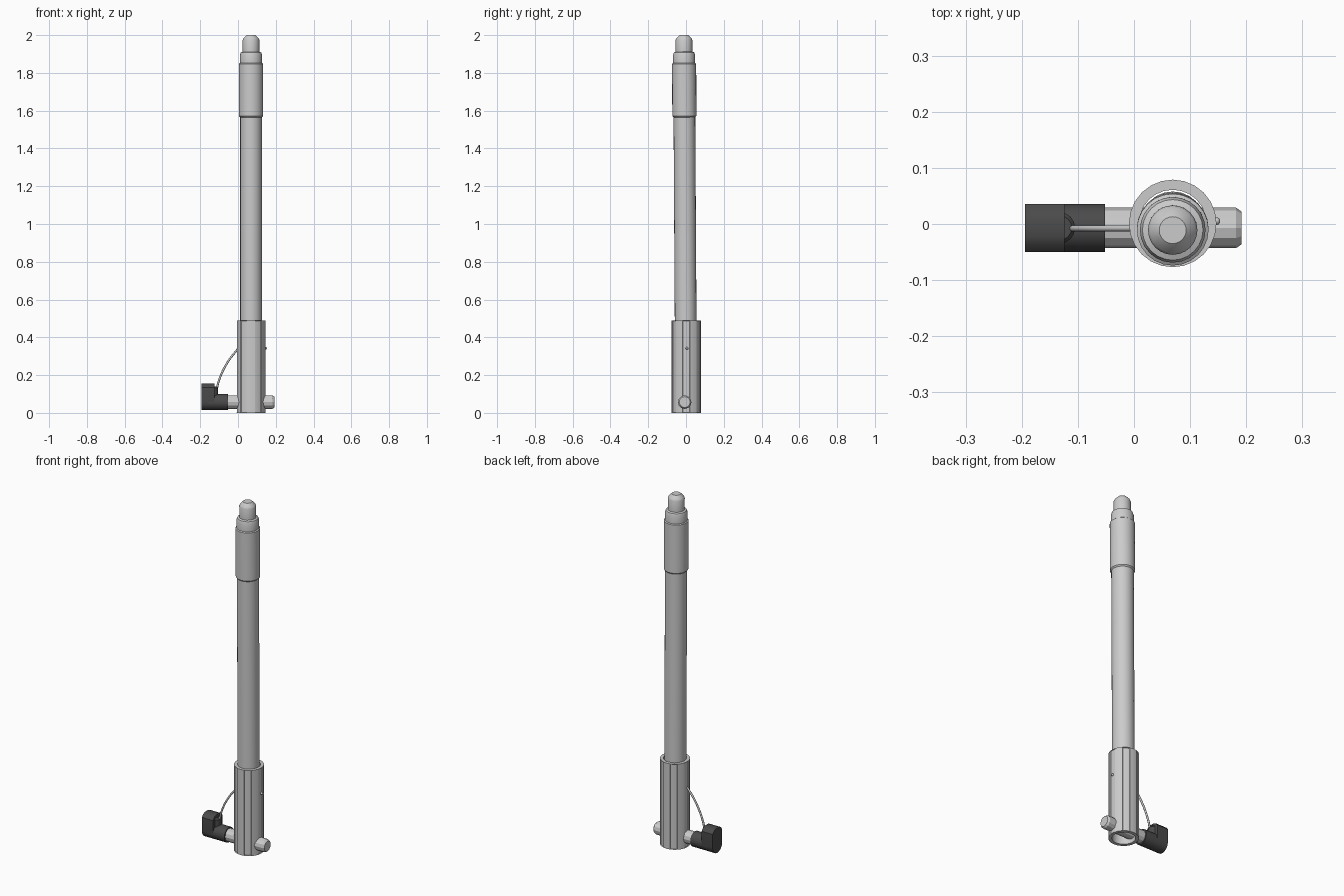
import bpy, bmesh, math
from mathutils import Matrix, Vector

if "Cube" in bpy.data.objects:
    bpy.data.objects.remove(bpy.data.objects["Cube"])

CX = 0.069            # axis of the pole
dark = bpy.data.materials.new("dark_grip")
dark.diffuse_color = (0.07, 0.07, 0.07, 1)
dark.use_nodes = True
dark.node_tree.nodes["Principled BSDF"].inputs["Base Color"].default_value = dark.diffuse_color


def finish(name, bm, mat=None, smooth=None):
    bmesh.ops.recalc_face_normals(bm, faces=bm.faces)
    me = bpy.data.meshes.new(name)
    bm.to_mesh(me)
    bm.free()
    ob = bpy.data.objects.new(name, me)
    bpy.context.collection.objects.link(ob)
    if mat:
        me.materials.append(mat)
    if smooth:
        bpy.ops.object.select_all(action='DESELECT')
        ob.select_set(True)
        bpy.context.view_layer.objects.active = ob
        bpy.ops.object.shade_smooth_by_angle(angle=math.radians(smooth))
    return ob


def lathe(profile, sides, closed=False):
    """Spin (radius, height) points about z; closed makes a hollow ring."""
    bm = bmesh.new()
    rings = []
    for r, z in profile:
        rings.append([bm.verts.new((r * math.cos(2 * math.pi * i / sides),
                                    r * math.sin(2 * math.pi * i / sides), z))
                      for i in range(sides)])
    pairs = list(zip(rings, rings[1:]))
    if closed:
        pairs.append((rings[-1], rings[0]))
    else:
        bm.faces.new(rings[0])
        bm.faces.new(rings[-1])
    for a, b in pairs:
        for i in range(sides):
            j = (i + 1) % sides
            bm.faces.new((a[i], a[j], b[j], b[i]))
    bmesh.ops.recalc_face_normals(bm, faces=bm.faces)
    return bm


# Pole with thicker collar and stepped tip, leaning very slightly forward
pole = finish("pole", lathe([(0.0575, 0.10), (0.0575, 1.565), (0.064, 1.572), (0.064, 1.848),
                             (0.0585, 1.852), (0.0585, 1.895), (0.054, 1.908), (0.044, 1.912),
                             (0.044, 1.975), (0.040, 1.984), (0.024, 2.0)], 24), smooth=30)
pole.location = (CX, 0.001, 0)
pole.rotation_euler = (0.006, 0, 0)

# Base sleeve: open tube with six shallow recessed panels
bm = lathe([(0.078, 0), (0.078, 0.49), (0.060, 0.49), (0.060, 0)], 24, closed=True)
outer = [f for f in bm.faces if abs(f.normal.z) < 0.1
         and f.calc_center_median().xy.length > 0.07]
for k in range(6):
    d = Vector((math.cos(k * math.pi / 3), math.sin(k * math.pi / 3)))
    panel = [f for f in outer if f.is_valid
             and f.calc_center_median().xy.normalized().dot(d) > math.cos(math.radians(10))]
    bmesh.ops.inset_region(bm, faces=panel, thickness=0.003, depth=-0.004, use_even_offset=True)
sleeve = finish("base_sleeve", bm, smooth=25)
sleeve.location = (CX, 0.001, 0)

# Locking pin through the sleeve
bm = lathe([(0.036, -0.06), (0.036, 0.182), (0.029, 0.192)], 12)
bm.transform(Matrix.Translation((0, -0.007, 0.057)) @ Matrix.Rotation(math.pi / 2, 4, 'Y'))
finish("locking_pin", bm)

# Horizontal grip around the pin
bm = lathe([(0.043, -0.16), (0.043, -0.052)], 16)
bm.transform(Matrix.Translation((0, -0.007, 0.057)) @ Matrix.Rotation(math.pi / 2, 4, 'Y'))
finish("grip_barrel", bm, dark, 30)

# Upright grip block: rounded bottom, chamfered top
bm = bmesh.new()
outline = [(0.043 * math.cos(math.pi + math.pi * i / 8),
            0.057 + 0.043 * math.sin(math.pi + math.pi * i / 8)) for i in range(9)]
outline += [(0.043, 0.135), (0.030, 0.150), (0.015, 0.156),
            (-0.015, 0.156), (-0.030, 0.150), (-0.043, 0.135)]
face = bm.faces.new([bm.verts.new((-0.194, y - 0.007, z)) for y, z in outline])
ext = bmesh.ops.extrude_face_region(bm, geom=[face])["geom"]
bmesh.ops.translate(bm, vec=(0.070, 0, 0), verts=[v for v in ext if isinstance(v, bmesh.types.BMVert)])
finish("grip_block", bm, dark, 30)

# Rounded boss where the cord leaves the grip
bm = lathe([(0.028, 0.07), (0.028, 0.132), (0.022, 0.140)], 16)
bm.transform(Matrix.Translation((-0.133, -0.007, 0)))
finish("cord_boss", bm, dark, 30)

# Cord from the grip to the sleeve
cu = bpy.data.curves.new("cord", 'CURVE')
cu.dimensions = '3D'
cu.bevel_depth = 0.0055
cu.bevel_resolution = 2
cu.resolution_u = 6
cu.use_fill_caps = True
sp = cu.splines.new('BEZIER')
path = [(-0.117, -0.008, 0.10), (-0.099, -0.008, 0.177),
        (-0.055, -0.008, 0.268), (0.004, -0.008, 0.345)]
sp.bezier_points.add(len(path) - 1)
for p, co in zip(sp.bezier_points, path):
    p.co = co
    p.handle_left_type = p.handle_right_type = 'AUTO'
bpy.context.collection.objects.link(bpy.data.objects.new("cord", cu))

# Cord end knot on the far side of the sleeve
bm = bmesh.new()
bmesh.ops.create_uvsphere(bm, u_segments=10, v_segments=6, radius=0.007)
bm.transform(Matrix.Translation((0.147, 0.005, 0.342)))
finish("cord_knot", bm, smooth=40)
